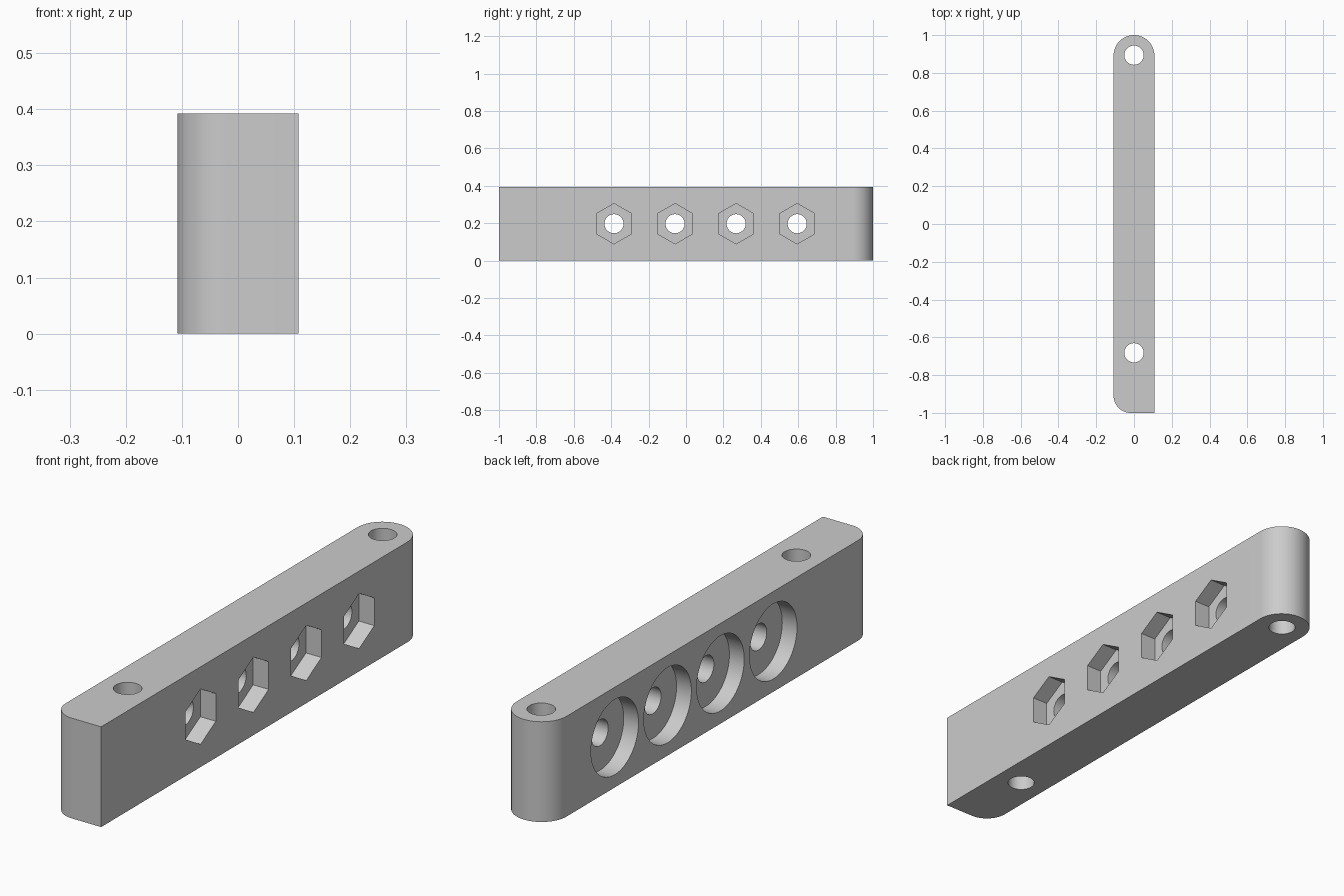
import bpy
import bmesh
import math
from mathutils import Matrix

if "Cube" in bpy.data.objects:
    bpy.data.objects.remove(bpy.data.objects["Cube"], do_unlink=True)

W, H = 0.108, 0.392          # half width, height
FILLET = 0.09
MID_Z = 0.197
BOLT_Y = [-0.385 + 0.3265 * i for i in range(4)]
POST_Y = (-0.682, 0.894)

grey = bpy.data.materials.new("plain grey")
grey.use_nodes = True
grey.diffuse_color = (0.6, 0.6, 0.6, 1)
grey.node_tree.nodes["Principled BSDF"].inputs["Base Color"].default_value = (0.6, 0.6, 0.6, 1)


def add_object(name, bm):
    mesh = bpy.data.meshes.new(name)
    bmesh.ops.recalc_face_normals(bm, faces=bm.faces)
    bm.to_mesh(mesh)
    bm.free()
    mesh.materials.append(grey)
    obj = bpy.data.objects.new(name, mesh)
    bpy.context.collection.objects.link(obj)
    return obj


def arc(cx, cy, r, start, end, steps):
    angles = [math.radians(start + (end - start) * i / steps) for i in range(steps + 1)]
    return [(cx + r * math.cos(a), cy + r * math.sin(a)) for a in angles]


# Bar outline: round back end, square front left corner, filleted front right corner
outline = [(W, -1)] + arc(0, 1 - W, W, 0, 180, 48) + arc(FILLET - W, FILLET - 1, FILLET, 180, 270, 24)
bm = bmesh.new()
base = bm.faces.new([bm.verts.new((x, y, 0)) for x, y in outline])
top = bmesh.ops.extrude_face_region(bm, geom=[base])["geom"]
bmesh.ops.translate(bm, vec=(0, 0, H), verts=[v for v in top if isinstance(v, bmesh.types.BMVert)])
bar = add_object("mounting_bar", bm)


def cut(name, prisms):
    """Subtract prisms given as (sides, radius, start, end, axis, position)."""
    bm = bmesh.new()
    for sides, radius, start, end, axis, (a, b) in prisms:
        mid = (start + end) / 2
        if axis == 'X':
            # a vertex points along y
            mat = (Matrix.Translation((mid, a, b)) @ Matrix.Rotation(math.pi / 2, 4, 'Y'))
        else:
            mat = Matrix.Translation((a, b, mid))
        mat = mat @ Matrix.Rotation(math.pi / 2, 4, 'Z')
        bmesh.ops.create_cone(bm, cap_ends=True, segments=sides, radius1=radius,
                              radius2=radius, depth=end - start, matrix=mat)
    cutter = add_object(name, bm)
    cutter.hide_render = True
    mod = bar.modifiers.new(name, 'BOOLEAN')
    mod.object, mod.operation, mod.solver = cutter, 'DIFFERENCE', 'EXACT'
    bpy.context.view_layer.objects.active = bar
    bpy.ops.object.modifier_apply(modifier=name)
    bpy.data.objects.remove(cutter, do_unlink=True)


# Vertical mounting holes, round recesses, nut pockets and cross holes
cut("post_holes", [(48, 0.051, -0.1, H + 0.1, 'Z', (0, y)) for y in POST_Y])
cut("round_recesses", [(64, 0.147, -W - 0.1, -W + 0.064, 'X', (y, MID_Z)) for y in BOLT_Y])
cut("nut_pockets", [(6, 0.108, W - 0.067, W + 0.1, 'X', (y, MID_Z)) for y in BOLT_Y])
cut("bolt_holes", [(48, 0.051, -W - 0.1, W + 0.1, 'X', (y, MID_Z)) for y in BOLT_Y])

bpy.ops.object.select_all(action='DESELECT')
bar.select_set(True)
bpy.context.view_layer.objects.active = bar
bpy.ops.object.shade_smooth_by_angle(angle=math.radians(30))
